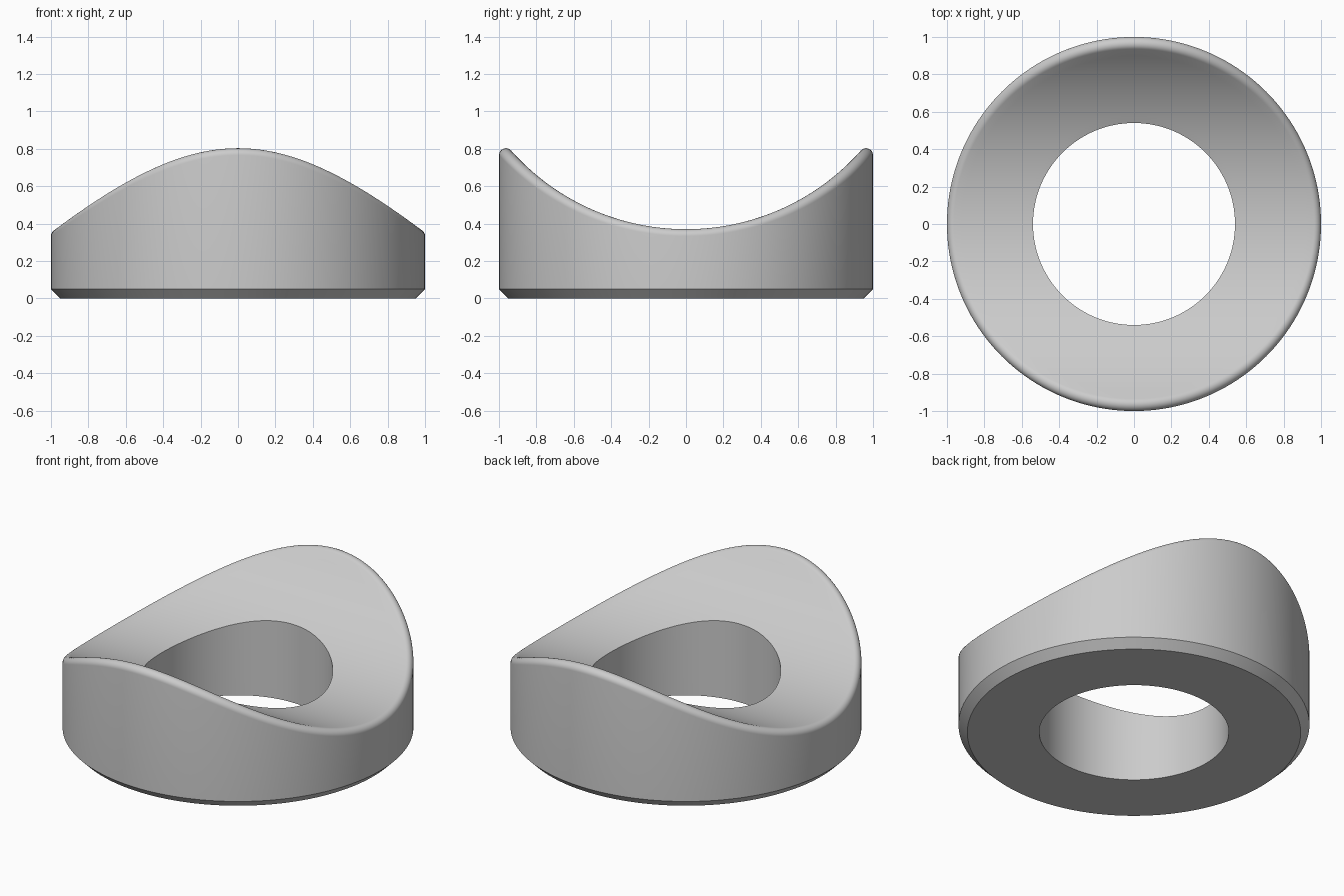
import bpy, bmesh
from math import sin, cos, tau, sqrt
from mathutils import Vector

if "Cube" in bpy.data.objects:
    bpy.data.objects.remove(bpy.data.objects["Cube"])

SEG = 160            # steps around the ring
R_OUT, R_HOLE = 1.0, 0.54
CHAMFER = 0.05
R_SADDLE = 1.25      # cylinder along x that scoops the top
AXIS_Z = 0.37 + R_SADDLE
FILLET = 0.037
ARC, TOP = 12, 10    # steps across the rounded rim and the saddle face


def saddle(p):
    """Drop a point onto the scooped top."""
    return Vector((p.x, p.y, AXIS_Z - sqrt(R_SADDLE ** 2 - p.y ** 2)))


def section(a):
    """Closed cross-section of the washer at angle a."""
    u = Vector((cos(a), sin(a), 0))
    up = Vector((0, 0, 1))
    pts = [u * R_HOLE, u * (R_OUT - CHAMFER), u * R_OUT + up * CHAMFER]
    # rounded rim: a ball touching both the wall and the saddle
    c = u * (R_OUT - FILLET)
    c.z = AXIS_Z - sqrt((R_SADDLE + FILLET) ** 2 - c.y ** 2)
    n = Vector((0, -c.y, AXIS_Z - c.z)).normalized()
    ang = u.angle(n)
    for i in range(ARC + 1):
        t = i / ARC
        d = (u * sin((1 - t) * ang) + n * sin(t * ang)) / sin(ang)
        pts.append(c + d * FILLET)
    # saddle face in to the hole
    start, end = pts[-1].copy(), u * R_HOLE
    for i in range(1, TOP + 1):
        pts.append(saddle(start.lerp(end, i / TOP)))
    return pts


# Saddle washer
bm = bmesh.new()
rings = [[bm.verts.new(p) for p in section(tau * k / SEG)] for k in range(SEG)]
for k in range(SEG):
    a, b = rings[k], rings[(k + 1) % SEG]
    for i in range(len(a)):
        j = (i + 1) % len(a)
        bm.faces.new((a[i], b[i], b[j], a[j]))
bmesh.ops.recalc_face_normals(bm, faces=bm.faces)
mesh = bpy.data.meshes.new("saddle_washer")
bm.to_mesh(mesh)
bm.free()
washer = bpy.data.objects.new("saddle_washer", mesh)
bpy.context.collection.objects.link(washer)
bpy.context.view_layer.objects.active = washer
washer.select_set(True)
bpy.ops.object.shade_smooth_by_angle(angle=0.52)
